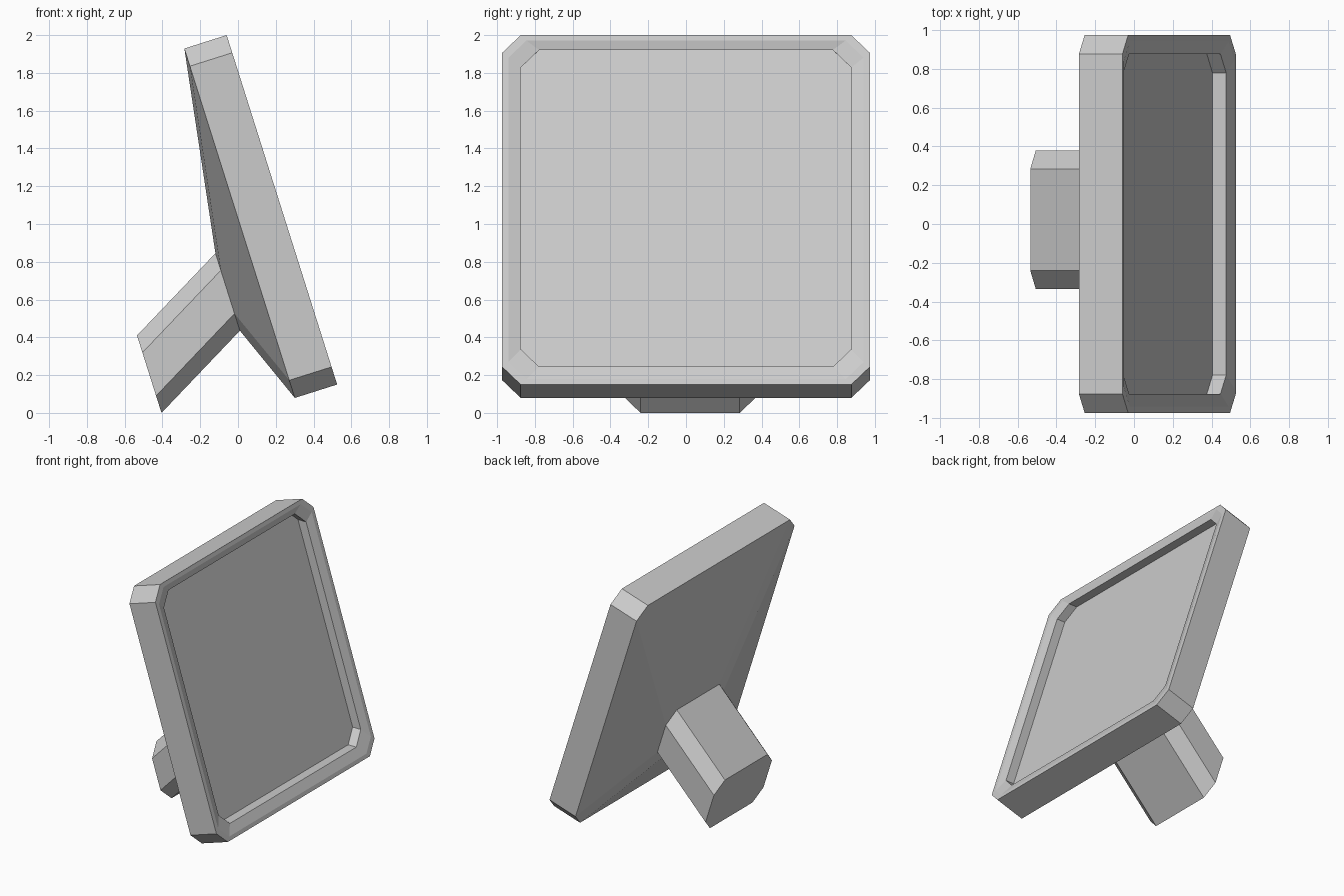
import bpy
from mathutils import Vector

if "Cube" in bpy.data.objects:
    bpy.data.objects.remove(bpy.data.objects["Cube"])

# Tilted frame: u runs up the panel, n points out of its front face
U = Vector((-0.3015, 0, 0.9535))
N = Vector((0.9535, 0, 0.3015))
Y = Vector((0, 1, 0))
ORIGIN = Vector((0.2325, 0, 1.075))


def octagon(hy, hu, c, n, cu=0.0, cy=0.0):
    """Rectangle with cut corners, parallel to the panel, at depth n."""
    quarter = [(hy, hu - c), (hy - c, hu)]
    pts = []
    for sy, su in ((1, 1), (-1, 1), (-1, -1), (1, -1)):
        q = quarter if sy * su > 0 else quarter[::-1]
        pts += [(sy * y + cy, su * u + cu) for y, u in q]
    return [ORIGIN + Y * y + U * u + N * n for y, u in pts]


def loft(name, loops, cap_start=False, cap_end=False):
    """Join successive octagons with bands of faces."""
    verts = [p for loop in loops for p in loop]
    faces = []
    for k in range(len(loops) - 1):
        a, b = 8 * k, 8 * k + 8
        for i in range(8):
            j = (i + 1) % 8
            faces.append((a + i, b + i, b + j, a + j))
    if cap_start:
        faces.append(tuple(range(8)))
    if cap_end:
        last = 8 * (len(loops) - 1)
        faces.append(tuple(range(last + 7, last - 1, -1)))
    mesh = bpy.data.meshes.new(name)
    mesh.from_pydata(verts, [], faces)
    mesh.update()
    obj = bpy.data.objects.new(name, mesh)
    bpy.context.collection.objects.link(obj)
    return obj


screen_edge = octagon(0.875, 0.879, 0.097, -0.086, cu=0.035)
neck_base = octagon(0.357, 0.215, 0.095, -0.405, cu=-0.328, cy=0.022)

# Recessed screen
loft("screen", [screen_edge], cap_start=True)

# Housing: recess wall, sloped lip, flat rim, sides and tapered back
loft("housing", [
    screen_edge,
    octagon(0.875, 0.879, 0.097, -0.019, cu=0.014),
    octagon(0.94, 0.94, 0.095, 0.0),
    octagon(0.973, 0.97, 0.098, 0.0),
    octagon(0.973, 0.97, 0.098, -0.235),
    neck_base,
])

# Slanted stand behind the housing
loft("stand", [
    neck_base,
    octagon(0.357, 0.215, 0.095, -0.932, cu=-0.618, cy=0.022),
], cap_end=True)
